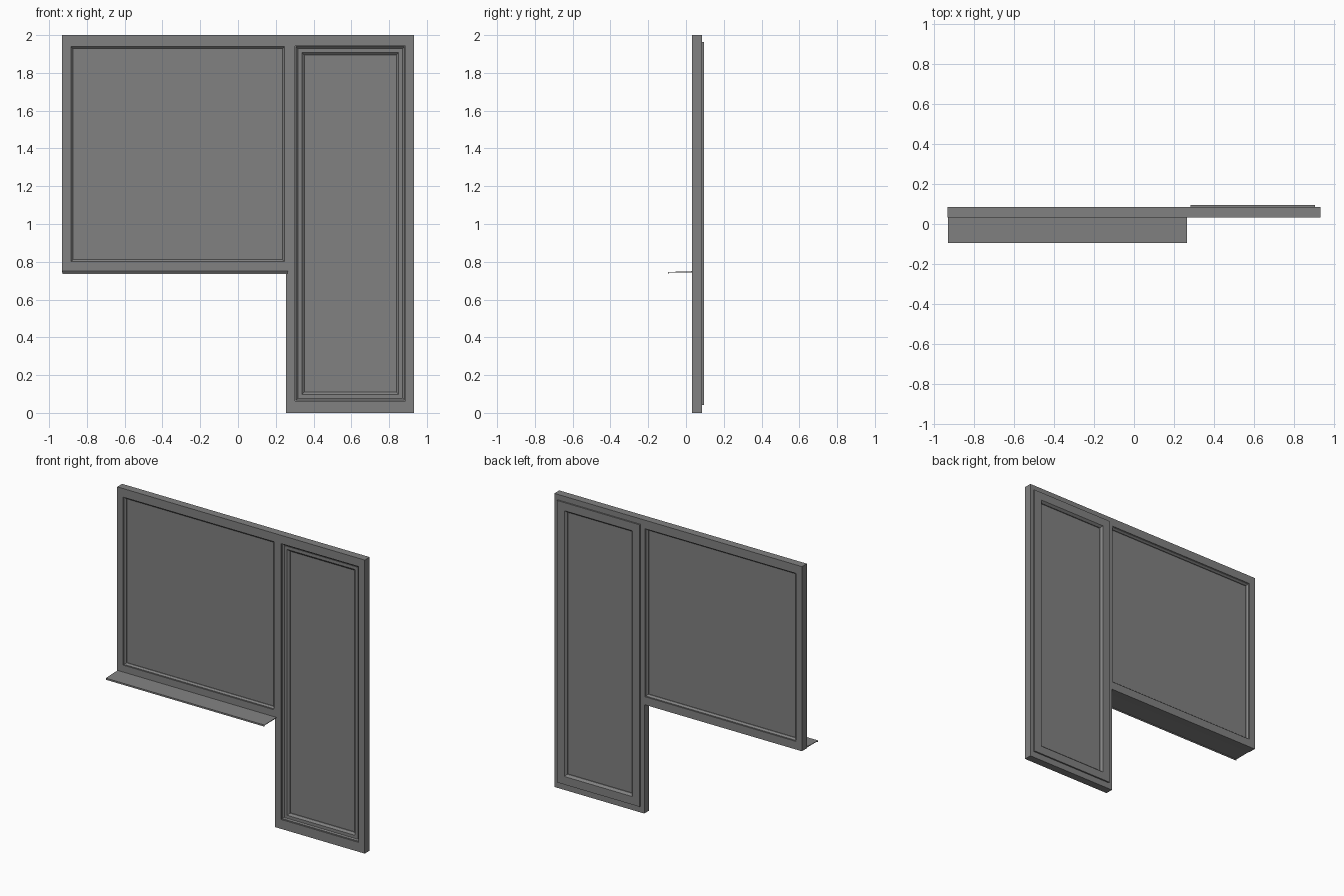
import bpy, bmesh

cube = bpy.data.objects.get("Cube")
if cube:
    bpy.data.objects.remove(cube, do_unlink=True)

grey = bpy.data.materials.new("mid_grey")
grey.use_nodes = True
grey.diffuse_color = (0.22, 0.22, 0.22, 1)
grey.node_tree.nodes["Principled BSDF"].inputs["Base Color"].default_value = grey.diffuse_color


def finish(name, bm):
    bmesh.ops.recalc_face_normals(bm, faces=bm.faces)
    mesh = bpy.data.meshes.new(name)
    bm.to_mesh(mesh)
    bm.free()
    mesh.materials.append(grey)
    ob = bpy.data.objects.new(name, mesh)
    bpy.context.collection.objects.link(ob)
    return ob


def rect(r, inset=0):
    x0, x1, z0, z1 = r
    return [(x0 + inset, z0 + inset), (x1 - inset, z0 + inset),
            (x1 - inset, z1 - inset), (x0 + inset, z1 - inset)]


def ring(name, r, profile):
    """Sweep a closed (inset, y) profile around a rectangle with mitred corners."""
    bm = bmesh.new()
    loops = [[bm.verts.new((x, y, z)) for x, z in rect(r, i)] for i, y in profile]
    for a, b in zip(loops, loops[1:] + loops[:1]):
        for k in range(4):
            n = (k + 1) % 4
            bm.faces.new((a[k], a[n], b[n], b[k]))
    return finish(name, bm)


def box(name, r, y0, y1):
    bm = bmesh.new()
    a, b = [[bm.verts.new((x, y, z)) for x, z in rect(r)] for y in (y0, y1)]
    bm.faces.new(a)
    bm.faces.new(b)
    for k in range(4):
        n = (k + 1) % 4
        bm.faces.new((a[k], a[n], b[n], b[k]))
    return finish(name, bm)


FRONT, BACK = 0.032, 0.085
window = (-0.888, 0.25, 0.797, 1.943)
door = (0.303, 0.886, 0.064, 1.943)

# L-shaped outer frame with a window hole and a door hole
outline = [(-0.933, 0.742), (0.255, 0.742), (0.255, 0), (0.933, 0), (0.933, 2), (-0.933, 2)]
bm = bmesh.new()
edges = []
for pts in (outline, rect(window), rect(door)):
    vs = [bm.verts.new((x, FRONT, z)) for x, z in pts]
    edges += [bm.edges.new((v, vs[(i + 1) % len(vs)])) for i, v in enumerate(vs)]
bmesh.ops.triangle_fill(bm, edges=edges, use_beauty=True, normal=(0, -1, 0))
out = bmesh.ops.extrude_face_region(bm, geom=bm.faces[:], use_keep_orig=True)
moved = [g for g in out["geom"] if isinstance(g, bmesh.types.BMVert)]
bmesh.ops.translate(bm, verts=moved, vec=(0, BACK - FRONT, 0))
finish("outer_frame", bm)

# Fixed window: bevelled bead and pane
ring("window_bead", window, [(0, 0.037), (0.004, 0.037), (0.014, 0.047),
                             (0.014, 0.068), (0.004, 0.08), (0, 0.08)])
box("window_pane", window, 0.052, 0.063)

# Door leaf: stepped body with a lip overlapping the frame at the back
leaf = (0.283, 0.906, 0.042, 1.963)
ring("door_leaf", leaf, [(0, BACK), (0, 0.095), (0.055, 0.095), (0.068, 0.08),
                         (0.068, 0.058), (0.055, 0.046), (0.034, 0.046), (0.034, BACK)])
ring("door_seal", door, [(0, 0.04), (0.004, 0.04), (0.014, 0.05), (0.014, 0.06), (0, 0.06)])
box("door_pane", (0.34, 0.85, 0.1, 1.905), 0.064, 0.074)

# Thin outside sill with a turned-down front lip
sill = [(FRONT, 0.75), (-0.095, 0.746), (-0.095, 0.735),
        (-0.092, 0.735), (-0.092, 0.743), (FRONT, 0.744)]
bm = bmesh.new()
a, b = [[bm.verts.new((x, y, z)) for y, z in sill] for x in (-0.93, 0.266)]
bm.faces.new(a)
bm.faces.new(b)
for k in range(len(sill)):
    n = (k + 1) % len(sill)
    bm.faces.new((a[k], a[n], b[n], b[k]))
finish("window_sill", bm)
